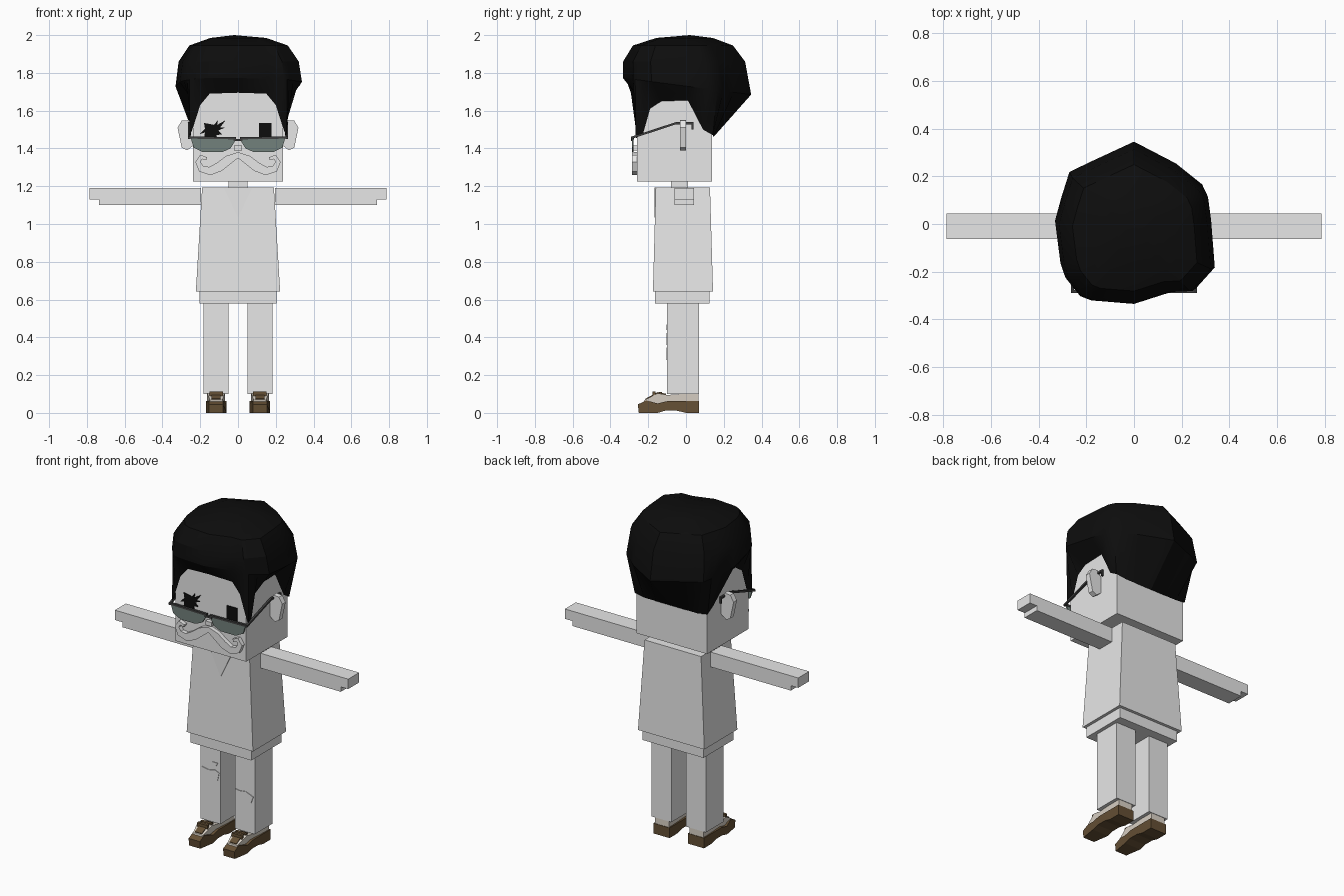
import bpy, bmesh
from mathutils import Vector
from mathutils.geometry import intersect_line_line_2d as cross_2d

if "Cube" in bpy.data.objects:
    bpy.data.objects.remove(bpy.data.objects["Cube"])


def material(name, r, g, b):
    m = bpy.data.materials.new(name)
    m.use_nodes = True
    m.diffuse_color = (r, g, b, 1)
    bsdf = m.node_tree.nodes["Principled BSDF"]
    bsdf.inputs["Base Color"].default_value = (r, g, b, 1)
    bsdf.inputs["Roughness"].default_value = 0.8
    return m


GREY = material("light grey", 0.8, 0.8, 0.8)
BLACK = material("black", 0.004, 0.004, 0.004)
LENS = material("grey green", 0.17, 0.22, 0.2)
FRAME = material("dark grey", 0.05, 0.05, 0.05)
BROWN = material("brown", 0.13, 0.08, 0.035)
CREAM = material("cream", 0.72, 0.66, 0.58)


def finish(name, bm, mat):
    bmesh.ops.recalc_face_normals(bm, faces=bm.faces)
    mesh = bpy.data.meshes.new(name)
    bm.to_mesh(mesh)
    bm.free()
    mesh.materials.append(mat)
    obj = bpy.data.objects.new(name, mesh)
    bpy.context.collection.objects.link(obj)
    return obj


def skin(bm, rings):
    """Join neighbouring closed rings of vertices with quads."""
    for lo, hi in zip(rings, rings[1:]):
        for i in range(len(lo)):
            j = (i + 1) % len(lo)
            bm.faces.new((lo[i], lo[j], hi[j], hi[i]))


def loft(name, rings, mat):
    """Closed solid through rings of points."""
    bm = bmesh.new()
    rings = [[bm.verts.new(p) for p in ring] for ring in rings]
    skin(bm, rings)
    bm.faces.new(rings[0])
    bm.faces.new(rings[-1])
    return finish(name, bm, mat)


def rect(x, y0, y1, z):
    return [(-x, y0, z), (x, y0, z), (x, y1, z), (-x, y1, z)]


def box(name, x0, x1, y0, y1, z0, z1, mat):
    ring = [(x0, y0), (x1, y0), (x1, y1), (x0, y1)]
    return loft(name, [[(x, y, z) for x, y in ring] for z in (z0, z1)], mat)


def plate(name, pts, y0, y1, mat, side=1):
    """Front-facing (x, z) outline given thickness along y."""
    return loft(name, [[(x * side, y, z) for x, z in pts] for y in (y0, y1)], mat)


def side_profile(name, pts, centre, half, mat, toe=0.7):
    """Side (y, z) outline given width along x, narrowed towards the toe."""
    return loft(name, [[(centre + s * half * (toe if y < -0.2 else 1), y, z)
                        for y, z in pts] for s in (-1, 1)], mat)


# Head, neck, torso and hips
box("head", -0.237, 0.237, -0.26, 0.137, 1.225, 1.72, GREY)
box("neck", -0.05, 0.05, -0.08, 0.01, 1.18, 1.23, GREY)
loft("shirt", [rect(0.223, -0.175, 0.143, 0.643),
               rect(0.19, -0.16, 0.127, 1.193)], GREY)
plate("neckline", [(-0.075, 1.193), (0, 1.035), (0.075, 1.193)],
      -0.167, -0.158, GREY)
box("hips", -0.205, 0.205, -0.165, 0.125, 0.58, 0.65, GREY)

# Hair: hairline hugging the head, then swelling to an irregular outline
hairline = [(0, -0.268, 1.695), (0.15, -0.268, 1.69), (0.2, -0.268, 1.63),
            (0.235, -0.268, 1.52), (0.257, -0.266, 1.46),
            (0.25, -0.23, 1.47), (0.243, -0.19, 1.61), (0.242, -0.13, 1.65),
            (0.242, 0.01, 1.655), (0.245, 0.09, 1.5), (0.245, 0.142, 1.47),
            (0.18, 0.145, 1.46), (0.1, 0.145, 1.46), (0, 0.145, 1.46)]
hairline += [(-x, y, z) for x, y, z in hairline[-2:0:-1]]
outline = [(0, 0.345), (0.105, 0.31), (0.305, 0.15), (0.325, 0), (0.34, -0.18),
           (0.25, -0.28), (0.135, -0.285), (-0.02, -0.342), (-0.215, -0.315),
           (-0.295, -0.215), (-0.335, -0.06), (-0.33, 0.03), (-0.27, 0.22)]


def reach(p):
    """Point of the outline lying in the direction of p."""
    far = Vector(p[:2]).normalized() * 2
    for a, b in zip(outline, outline[1:] + outline[:1]):
        hit = cross_2d((0, 0), far, a, b)
        if hit:
            return hit
    return Vector(p[:2]) * 1.25


full = [reach(p) for p in hairline]
bm = bmesh.new()
rings = [hairline, [(x, y, 1.73 - 0.13 * y) for x, y in full]]
for scale, shift, z in ((0.95, -0.015, 1.86), (0.78, -0.02, 1.945),
                        (0.44, -0.01, 1.985)):
    rings.append([(x * scale, y * scale + shift, z) for x, y in full])
rings = [[bm.verts.new(p) for p in ring] for ring in rings]
skin(bm, rings)
crown = bm.verts.new((-0.02, 0.02, 2))
for a, b in zip(rings[-1], rings[-1][1:] + rings[-1][:1]):
    bm.faces.new((a, b, crown))
hair = finish("hair", bm, BLACK)
bpy.context.view_layer.objects.active = hair
hair.select_set(True)
bpy.ops.object.shade_smooth_by_angle()
hair.select_set(False)

# Eyes: a plain square and a scribbled one
box("left_eye", 0.11, 0.178, -0.266, -0.258, 1.455, 1.535, BLACK)
plate("right_eye", [(-0.18, 1.535), (-0.127, 1.525), (-0.106, 1.55),
                    (-0.11, 1.525), (-0.065, 1.55), (-0.095, 1.51),
                    (-0.07, 1.51), (-0.105, 1.495), (-0.085, 1.475),
                    (-0.115, 1.47), (-0.11, 1.455), (-0.18, 1.455),
                    (-0.175, 1.485), (-0.205, 1.475), (-0.175, 1.505)],
      -0.266, -0.258, BLACK)

# Outlines shared by both sides
ear = [(0.23, 1.42), (0.27, 1.39), (0.298, 1.405), (0.32, 1.51),
       (0.298, 1.547), (0.26, 1.55), (0.23, 1.5)]
lens = [(0.25, 1.455), (0.235, 1.405), (0.185, 1.38), (0.085, 1.38),
        (0.04, 1.4), (0.015, 1.44), (0.025, 1.455)]
arm = [(0.195, 1.1), (0.735, 1.1), (0.735, 1.13), (0.785, 1.13),
       (0.785, 1.19), (0.195, 1.19)]
temple = [(-0.29, 1.45), (-0.055, 1.527), (0.03, 1.527), (0.03, 1.5),
          (0.04, 1.5), (0.04, 1.539), (-0.055, 1.539), (-0.29, 1.462)]
sole = [(-0.25, 0), (-0.255, 0.045), (-0.21, 0.066), (-0.15, 0.05),
        (-0.1, 0.062), (0.07, 0.062), (0.07, 0), (0, 0), (-0.05, 0.012),
        (-0.11, 0.012), (-0.15, 0)]
upper = [(-0.23, 0.04), (-0.22, 0.068), (-0.15, 0.104), (-0.1, 0.095),
         (0.067, 0.105), (0.067, 0.05)]
tongue = [(-0.215, 0.06), (-0.215, 0.075), (-0.15, 0.11), (-0.105, 0.101),
          (-0.105, 0.06)]
# Moustache centre line with half widths, ending in a curl
curl = [(0, 1.365, 0.016), (0.05, 1.34, 0.024), (0.1, 1.302, 0.025),
        (0.15, 1.28, 0.022), (0.195, 1.293, 0.018), (0.212, 1.328, 0.014),
        (0.195, 1.355, 0.012), (0.165, 1.345, 0.008)]


def ribbon(path):
    """Outline around a tapering path."""
    above, below = [], []
    for i, (x, z, w) in enumerate(path):
        a, b = path[max(i - 1, 0)], path[min(i + 1, len(path) - 1)]
        along = Vector((b[0] - a[0], b[1] - a[1])).normalized()
        if i == 0:
            along = Vector((1, 0))
        above.append((x - along.y * w, z + along.x * w))
        below.append((x + along.y * w, z - along.x * w))
    return above + below[::-1]


for side, label in ((1, "left"), (-1, "right")):
    plate(label + "_ear", ear, -0.032, 0, GREY, side)
    plate(label + "_arm", arm, -0.062, 0.043, GREY, side)
    plate(label + "_lens", lens, -0.287, -0.279, LENS, side)
    plate(label + "_moustache", ribbon(curl), -0.285, -0.255, GREY, side)
    plate(label + "_frame_top", [(0.01, 1.448), (0.01, 1.46), (0.257, 1.464),
                                 (0.257, 1.452)], -0.29, -0.276, FRAME, side)
    side_profile(label + "_temple_arm", temple, side * 0.258, 0.006, FRAME, 1)
    x = side * 0.116
    box(label + "_leg", x - 0.067, x + 0.067, -0.1, 0.07, 0.1, 0.59, GREY)
    side_profile(label + "_shoe_sole", sole, x, 0.054, BROWN)
    side_profile(label + "_shoe_upper", upper, x, 0.047, CREAM)
    side_profile(label + "_shoe_tongue", tongue, x, 0.024, BROWN, 1)
    for i, y in enumerate((-0.17, -0.135)):
        box(f"{label}_lace_{i + 1}", x - 0.036, x + 0.036, y - 0.008, y + 0.008,
            0.085, 0.112 - i * 0.002, BROWN)

# Bridge and nose pad
box("glasses_bridge", -0.025, 0.025, -0.29, -0.278, 1.44, 1.45, FRAME)
box("nose_pad", -0.02, 0.02, -0.285, -0.258, 1.39, 1.415, GREY)

# Torn knees
plate("right_knee_tear", [(-0.17, 0.42), (-0.125, 0.412), (-0.085, 0.422),
                          (-0.055, 0.41), (-0.065, 0.362), (-0.155, 0.36)],
      -0.104, -0.098, GREY)
plate("right_thigh_tear", [(-0.125, 0.44), (-0.1, 0.467), (-0.065, 0.467),
                           (-0.075, 0.447)], -0.104, -0.098, GREY)
plate("left_knee_tear", [(0.055, 0.345), (0.08, 0.34), (0.125, 0.345),
                         (0.175, 0.325), (0.16, 0.285), (0.105, 0.28),
                         (0.075, 0.295)], -0.104, -0.098, GREY)
